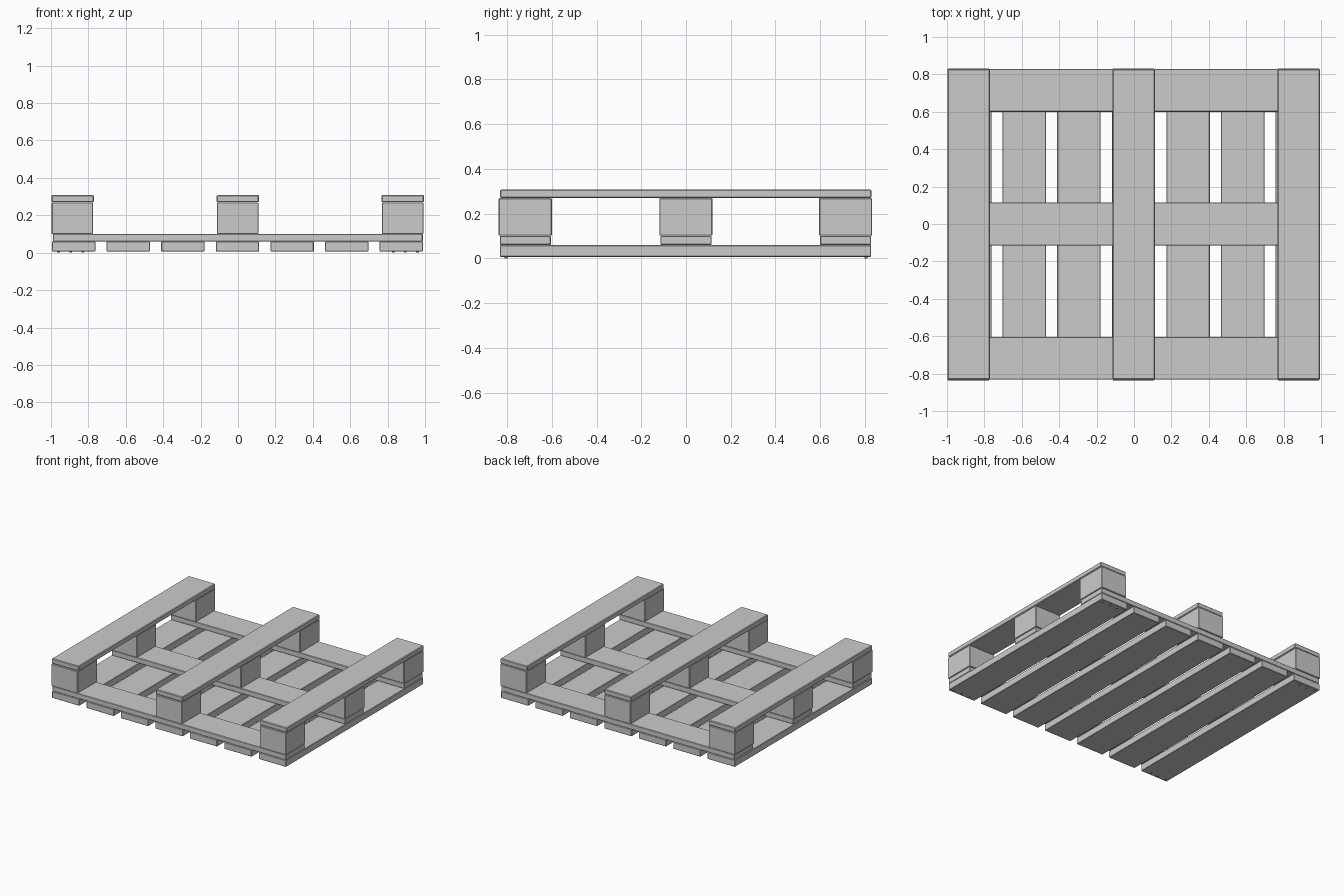
import bpy, bmesh

if "Cube" in bpy.data.objects:
    bpy.data.objects.remove(bpy.data.objects["Cube"])


def board(name, x0, x1, y0, y1, z0, z1, chamfer=0.003):
    """Box between two corners with a fine sawn-edge chamfer."""
    bm = bmesh.new()
    bmesh.ops.create_cube(bm, size=1)
    for v in bm.verts:
        v.co.x = x1 if v.co.x > 0 else x0
        v.co.y = y1 if v.co.y > 0 else y0
        v.co.z = z1 if v.co.z > 0 else z0
    if chamfer:
        bmesh.ops.bevel(bm, geom=bm.edges[:], offset=chamfer, segments=1, affect='EDGES')
    me = bpy.data.meshes.new(name)
    bm.to_mesh(me)
    bm.free()
    ob = bpy.data.objects.new(name, me)
    bpy.context.collection.objects.link(ob)
    return ob


# Seven deck boards along y, lying at the bottom
for i in range(7):
    x = -0.878 + i * 0.2918
    board(f"deck_board_{i + 1}", x - 0.116, x + 0.116, -0.832, 0.828, 0.007, 0.059)

# Three cross boards along x
rows = (-0.718, 0.0, 0.714)
for j, y in enumerate(rows):
    board(f"cross_board_{j + 1}", -0.99, 0.988, y - 0.114, y + 0.114, 0.06, 0.1)

# Nine spacer blocks and three runners on top
columns = (-0.885, -0.002, 0.88)
for i, x in enumerate(columns):
    for j, y in enumerate(rows):
        board(f"block_{i + 1}_{j + 1}", x - 0.111, x + 0.111,
              y - 0.119, y + 0.118, 0.101, 0.269)
    board(f"runner_{i + 1}", x - 0.113, x + 0.115, -0.831, 0.829, 0.27, 0.308, 0.005)

# Nail heads under the corners
for sx in (-1, 1):
    for sy in (-1, 1):
        for k, x in enumerate((0.83, 0.895, 0.96)):
            bpy.ops.mesh.primitive_cylinder_add(vertices=8, radius=0.007, depth=0.01,
                                                location=(sx * x, sy * 0.805, 0.005))
            bpy.context.object.name = f"nail_{'l' if sx < 0 else 'r'}{'f' if sy < 0 else 'b'}_{k + 1}"
